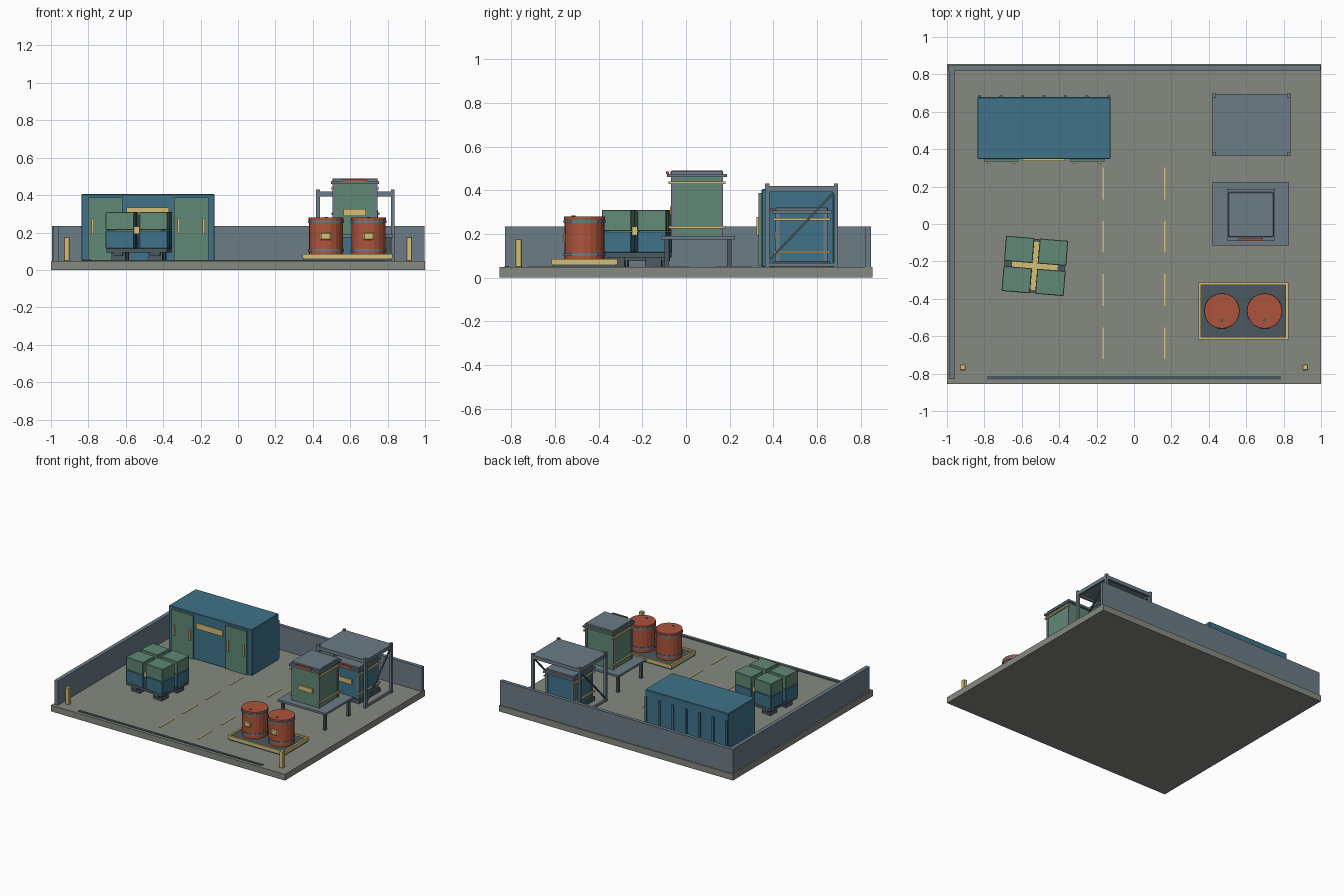
import bpy, bmesh, math
from mathutils import Matrix, Vector

if "Cube" in bpy.data.objects:
    bpy.data.objects.remove(bpy.data.objects["Cube"])


def mat(name, rgb):
    m = bpy.data.materials.new(name)
    m.diffuse_color = (*rgb, 1)
    m.use_nodes = True
    m.node_tree.nodes["Principled BSDF"].inputs["Base Color"].default_value = m.diffuse_color
    return m


FLOOR = mat("concrete", (0.24, 0.25, 0.22))
SLATE = mat("slate", (0.15, 0.20, 0.24))
DARK = mat("dark_steel", (0.07, 0.10, 0.12))
BLUE = mat("blue_paint", (0.05, 0.17, 0.25))
GREEN = mat("green_paint", (0.12, 0.25, 0.18))
RED = mat("red_paint", (0.42, 0.09, 0.045))
GOLD = mat("yellow_paint", (0.68, 0.52, 0.18))


def finish(name, bm, m):
    me = bpy.data.meshes.new(name)
    bm.to_mesh(me)
    bm.free()
    ob = bpy.data.objects.new(name, me)
    me.materials.append(m)
    bpy.context.collection.objects.link(ob)
    return ob


def box(name, x, y, z, m, bevel=0):
    """Box from (min, max) ranges."""
    bm = bmesh.new()
    bmesh.ops.create_cube(bm, size=1)
    for v in bm.verts:
        v.co = Vector([sum(r) / 2 + c * (r[1] - r[0]) for c, r in zip(v.co, (x, y, z))])
    ob = finish(name, bm, m)
    if bevel:
        b = ob.modifiers.new("edge", "BEVEL")
        b.width, b.segments = bevel, 1
    return ob


def cbox(name, c, s, m, bevel=0):
    """Box from centre and size."""
    return box(name, *[(a - d / 2, a + d / 2) for a, d in zip(c, s)], m, bevel)


def cyl(name, x, y, z, r, m, n=20):
    bm = bmesh.new()
    bmesh.ops.create_cone(bm, cap_ends=True, segments=n, radius1=r, radius2=r, depth=z[1] - z[0],
                          matrix=Matrix.Translation((x, y, sum(z) / 2)))
    return finish(name, bm, m)


def rod(name, a, b, t, m):
    """Square bar between two points."""
    a, b = Vector(a), Vector(b)
    ob = cbox(name, (0, 0, 0), (t, t, (b - a).length), m)
    ob.matrix_world = Matrix.Translation((a + b) / 2) @ (b - a).to_track_quat('Z', 'Y').to_matrix().to_4x4()
    return ob


S = (-1, 1)
G = 0.048  # floor level

# Yard floor, low walls, drain, lane dashes, bollards
box("floor_slab", (-1, 1), (-0.855, 0.855), (0, G), FLOOR)
box("back_wall", (-0.995, 0.998), (0.82, 0.847), (G, 0.235), SLATE)
box("left_wall", (-0.99, -0.96), (-0.83, 0.82), (G, 0.235), SLATE)
box("front_drain", (-0.785, 0.785), (-0.832, -0.812), (G, 0.053), DARK)
for sx in S:
    for i in range(4):
        cbox("lane_dash", (sx * 0.165, 0.217 - 0.285 * i, G + 0.001), (0.009, 0.17, 0.004), GOLD)
    cbox("bollard", (sx * 0.915, -0.767, 0.112), (0.03, 0.03, 0.13), GOLD, 0.003)

# Storage container with doors, handles, label and rear ribs
box("container_body", (-0.837, -0.125), (0.347, 0.678), (G, 0.405), BLUE, 0.004)
for dx in (-0.71, -0.25):
    cbox("container_door", (dx, 0.341, 0.22), (0.183, 0.016, 0.335), GREEN)
    for sx in S:
        cbox("door_handle", (dx + sx * 0.067, 0.33, 0.235), (0.013, 0.012, 0.085), GOLD)
box("container_label", (-0.595, -0.37), (0.338, 0.35), (0.292, 0.335), GOLD)
for i in range(7):
    cbox("container_rib", (-0.825 + i * 0.115 + 0.0, 0.681, 0.205), (0.016, 0.014, 0.29), BLUE)

# Pallet stacked with eight crates, slightly turned
load = []
for sx in S:
    for sy in S:
        load.append(cbox("pallet_block", (sx * 0.1, sy * 0.085, 0.072), (0.075, 0.075, 0.048), DARK))
        for k, m in enumerate((BLUE, GREEN)):
            load.append(cbox("crate", (sx * 0.0905, sy * 0.081, 0.163 + 0.099 * k),
                             (0.152, 0.134, 0.097), m, 0.003))
    load.append(cbox("pallet_runner", (sx * 0.1, 0, 0.085), (0.05, 0.28, 0.02), DARK))
load.append(cbox("pallet_deck", (0, 0, 0.104), (0.325, 0.288, 0.022), DARK))
load.append(cbox("crate_strap", (0, 0, 0.213), (0.25, 0.028, 0.04), GOLD))
load.append(cbox("crate_strap", (0, 0, 0.213), (0.028, 0.265, 0.04), GOLD))
turn = Matrix.Translation((-0.53, -0.224, 0)) @ Matrix.Rotation(math.radians(-4.7), 4, 'Z')
for ob in load:
    ob.matrix_world = turn @ ob.matrix_world


def case(cx, cy, z0, z1, m):
    """Equipment case with corner posts, lid, side bands and front label."""
    zm, h = (z0 + z1) / 2, z1 - z0
    cbox("case_body", (cx, cy, zm - 0.01), (0.235, 0.23, h - 0.02), m)
    cbox("case_lid", (cx, cy, z1 - 0.009), (0.24, 0.24, 0.018), SLATE, 0.003)
    for sx in S:
        for sy in S:
            cbox("case_corner", (cx + sx * 0.112, cy + sy * 0.11, zm - 0.01), (0.018, 0.018, h - 0.02), SLATE)
        cbox("case_rim", (cx, cy + sx * 0.127, z1 - 0.022), (0.24, 0.02, 0.015), SLATE)
        cbox("case_rim", (cx + sx * 0.12, cy, z1 - 0.022), (0.016, 0.274, 0.015), SLATE)
        for z in (z0 + 0.04, z1 - 0.055):
            cbox("case_band", (cx + sx * 0.122, cy, z), (0.012, 0.262, 0.011), GOLD)
    cbox("case_label", (cx, cy - 0.118, z0 + 0.117), (0.12, 0.012, 0.036), GOLD)
    cbox("case_latch", (cx, cy - 0.135, z1 - 0.01), (0.13, 0.014, 0.013), RED)


# Table with the green case
cbox("table_top", (0.625, 0.055, 0.182), (0.41, 0.34, 0.016), SLATE)
for sx in S:
    for sy in S:
        cbox("table_leg", (0.625 + sx * 0.18, 0.055 + sy * 0.143, 0.111), (0.02, 0.02, 0.13), DARK)
case(0.625, 0.05, 0.19, 0.49, GREEN)

# Open frame shelter over the blue case
X, Y, HX, HY = 0.628, 0.53, 0.2, 0.157
cbox("shelter_roof", (X, Y, 0.413), (0.415, 0.33, 0.014), SLATE)
for sx in S:
    for sy in S:
        cbox("shelter_post", (X + sx * HX, Y + sy * HY, 0.239), (0.02, 0.02, 0.382), SLATE)
    cbox("shelter_side_rail", (X + sx * HX, Y, 0.058), (0.016, 0.314, 0.016), SLATE)
    cbox("shelter_top_rail", (X + sx * HX, Y, 0.4), (0.016, 0.314, 0.016), SLATE)
    cbox("shelter_cross_rail", (X, Y + sx * HY, 0.4), (0.4, 0.016, 0.016), SLATE)
    rod("shelter_brace", (X + sx * HX, Y - HY, 0.07), (X + sx * HX, Y + HY, 0.4), 0.01, DARK)
cbox("case_plinth", (X, Y, 0.062), (0.26, 0.26, 0.03), DARK)
case(X, Y, 0.077, 0.322, BLUE)

# Spill tray with two drums
TX, TY = 0.585, -0.465
cbox("tray_floor", (TX, TY, 0.06), (0.47, 0.29, 0.024), DARK)
for s in S:
    cbox("tray_rim", (TX, TY + s * 0.145, 0.072), (0.48, 0.014, 0.024), GOLD)
    cbox("tray_rim", (TX + s * 0.233, TY, 0.072), (0.014, 0.3, 0.024), GOLD)
for x in (0.47, 0.698):
    cyl("drum_body", x, TY, (0.072, 0.272), 0.091, RED)
    cyl("drum_lid", x, TY, (0.266, 0.28), 0.094, RED)
    for z in (0.105, 0.257):
        cyl("drum_hoop", x, TY, (z - 0.007, z + 0.007), 0.096, SLATE)
    cyl("drum_bung", x, TY - 0.05, (0.278, 0.284), 0.009, DARK, 10)
    cbox("drum_label", (x, TY - 0.09, 0.18), (0.056, 0.012, 0.042), GOLD, 0.005)
